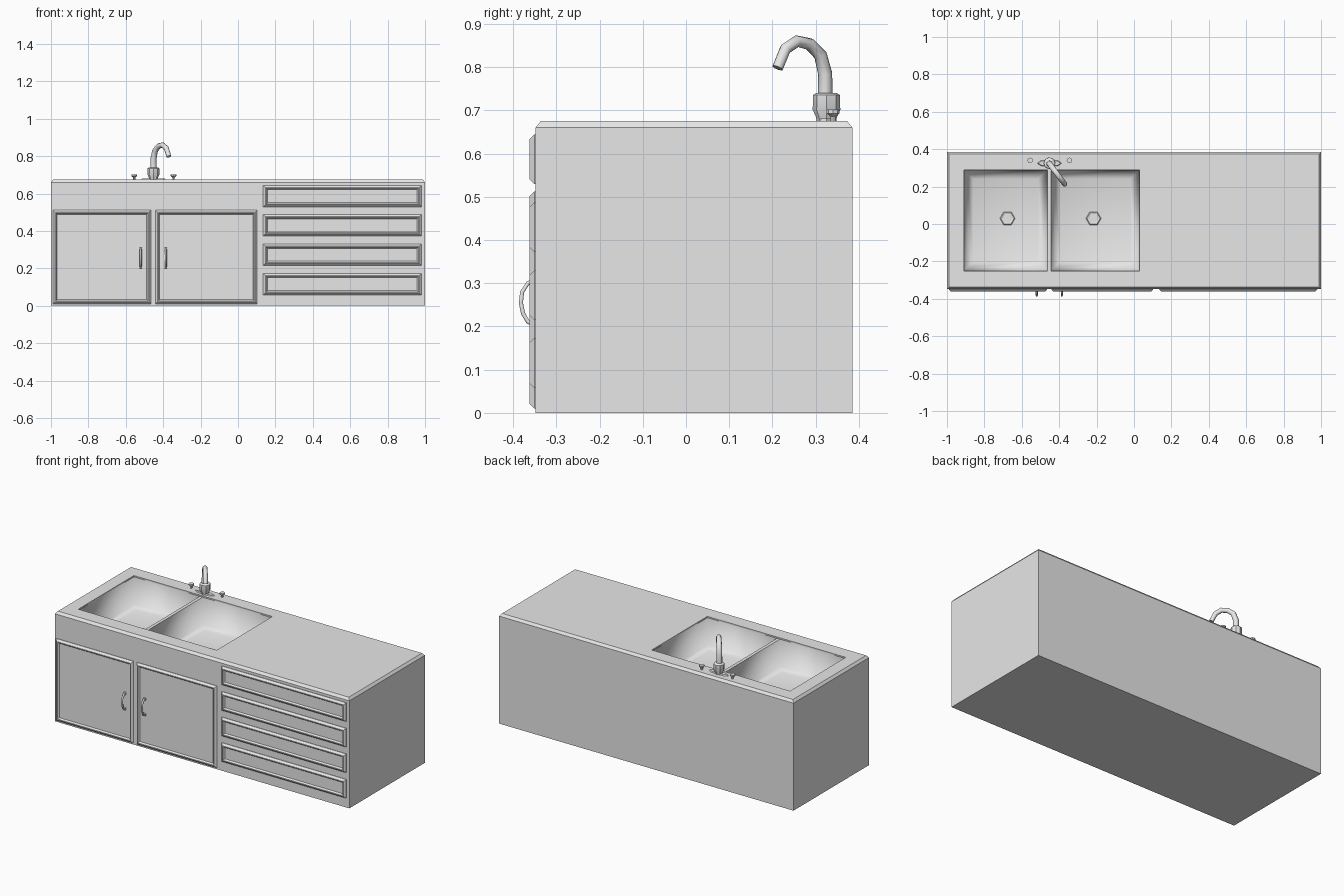
import bpy, bmesh
from math import cos, sin, pi, radians

cube = bpy.data.objects.get("Cube")
if cube:
    bpy.data.objects.remove(cube)

grey = bpy.data.materials.new("plain_grey")
grey.use_nodes = True
grey.diffuse_color = (0.8, 0.8, 0.8, 1)
grey.node_tree.nodes["Principled BSDF"].inputs["Base Color"].default_value = (0.8, 0.8, 0.8, 1)


def add(name, data):
    data.materials.append(grey)
    obj = bpy.data.objects.new(name, data)
    bpy.context.collection.objects.link(obj)
    return obj


def loft(name, rings, start=False, end=True, smooth=None):
    """Skin a stack of equal-length rings, optionally capping each end."""
    bm = bmesh.new()
    rows = [[bm.verts.new(p) for p in ring] for ring in rings]
    n = len(rows[0])
    for a, b in zip(rows, rows[1:]):
        for i in range(n):
            j = (i + 1) % n
            bm.faces.new((a[i], a[j], b[j], b[i]))
    if start:
        bm.faces.new(rows[0][::-1])
    if end:
        bm.faces.new(rows[-1])
    me = bpy.data.meshes.new(name)
    bm.to_mesh(me)
    bm.free()
    if smooth:
        me.shade_smooth()
        me.set_sharp_from_angle(angle=radians(smooth))
    return add(name, me)


def flat_rect(box, z, inset=0):
    x0, x1, y0, y1 = box
    x0, x1, y0, y1 = x0 + inset, x1 - inset, y0 + inset, y1 - inset
    return [(x0, y0, z), (x1, y0, z), (x1, y1, z), (x0, y1, z)]


def front_rect(box, y, inset=0):
    return [(x, y, z) for x, z, _ in flat_rect(box, 0, inset)]


def circle(x, y, z, rx, ry=None, sides=8):
    ry = ry or rx
    return [(x + rx * cos(2 * pi * i / sides), y + ry * sin(2 * pi * i / sides), z)
            for i in range(sides)]


def tube(name, points, radius, resolution=1):
    """Round bar along points given as (x, y, z, thickness factor)."""
    cu = bpy.data.curves.new(name, "CURVE")
    cu.dimensions = "3D"
    cu.bevel_depth = radius
    cu.bevel_resolution = resolution
    cu.use_fill_caps = True
    sp = cu.splines.new("POLY")
    sp.points.add(len(points) - 1)
    for p, (x, y, z, r) in zip(sp.points, points):
        p.co = (x, y, z, 1)
        p.radius = r
    sp.use_smooth = True
    return add(name, cu)


# Cabinet and countertop with the sink opening
BODY = (-1, 1, -0.348, 0.385)
SINK = (-0.91, 0.03, -0.25, 0.29)
loft("cabinet", [flat_rect(BODY, 0), flat_rect(BODY, 0.66)], start=True, end=False)
loft("countertop", [flat_rect(BODY, 0.66), flat_rect(BODY, 0.675, 0.012),
                    flat_rect(SINK, 0.675), flat_rect(SINK, 0.667)], end=False)

# Two basins, their drains and the divider between them
DIV = (-0.463, -0.443)
for side, x0, x1 in (("right", SINK[0], DIV[0]), ("left", DIV[1], SINK[1])):
    box = (x0, x1, SINK[2], SINK[3])
    loft(side + "_basin", [flat_rect(box, 0.667), flat_rect(box, 0.51, 0.018),
                           flat_rect(box, 0.495, 0.05)], smooth=180)
    cx = (x0 + x1) / 2 + (0.01 if side == "right" else -0.01)
    loft(side + "_drain", [circle(cx, 0.03, 0.494, 0.042, sides=6),
                           circle(cx, 0.03, 0.499, 0.036, sides=6),
                           circle(cx, 0.03, 0.496, 0.026, sides=6)])
bar = (*DIV, SINK[2], SINK[3])
loft("basin_divider", [flat_rect(bar, 0.62), flat_rect(bar, 0.667)], start=True)


# Doors and drawers: bevelled frames around a recessed panel
def panel(name, box):
    loft(name, [front_rect(box, -0.346), front_rect(box, -0.351),
                front_rect(box, -0.362, 0.011), front_rect(box, -0.362, 0.016),
                front_rect(box, -0.353, 0.023)])


panel("right_door", (-0.99, -0.465, 0.01, 0.512))
panel("left_door", (-0.442, 0.102, 0.01, 0.512))
for i in range(4):
    z = 0.058 + 0.157 * i
    panel(f"drawer_{i + 1}", (0.135, 0.98, z, z + 0.115))

# Arched door handles
for side, x in (("right", -0.52), ("left", -0.386)):
    arch = [(-0.353, 0.305), (-0.366, 0.3), (-0.379, 0.28), (-0.382, 0.255),
            (-0.377, 0.23), (-0.366, 0.211), (-0.353, 0.205)]
    tube(side + "_handle", [(x, y, z, 1) for y, z in arch], 0.0055)
    for end, z in (("top", 0.303), ("bottom", 0.208)):
        foot = (x - 0.008, x + 0.008, z - 0.008, z + 0.008)
        loft(f"{side}_handle_{end}_foot", [front_rect(foot, -0.351), front_rect(foot, -0.361, 0.002)])

# Tap: plate, flared collar and hooked spout turned to one side
TX, TY = -0.452, 0.325
loft("tap_plate", [circle(TX, TY, 0.674, 0.066, 0.02), circle(TX, TY, 0.681, 0.06, 0.016)])
loft("tap_collar", [circle(TX, TY, z, r) for z, r in
                    ((0.675, 0.023), (0.684, 0.024), (0.701, 0.032), (0.735, 0.031), (0.74, 0.024))],
     smooth=40)
spout = [(0.322, 0.735, 1.1), (0.322, 0.785, 1.05), (0.311, 0.828, 1), (0.286, 0.853, 0.95),
         (0.257, 0.86, 0.9), (0.23, 0.842, 0.9), (0.212, 0.798, 0.85)]
tube("tap_spout", [(TX + (0.322 - y) * 0.75, y, z, r) for y, z, r in spout], 0.0155, 2)

# Tap knobs
for side, x in (("right", -0.555), ("left", -0.345)):
    loft(side + "_knob", [circle(x, 0.34, z, r) for z, r in
                          ((0.675, 0.006), (0.686, 0.006), (0.693, 0.015), (0.702, 0.015))],
         smooth=40)
